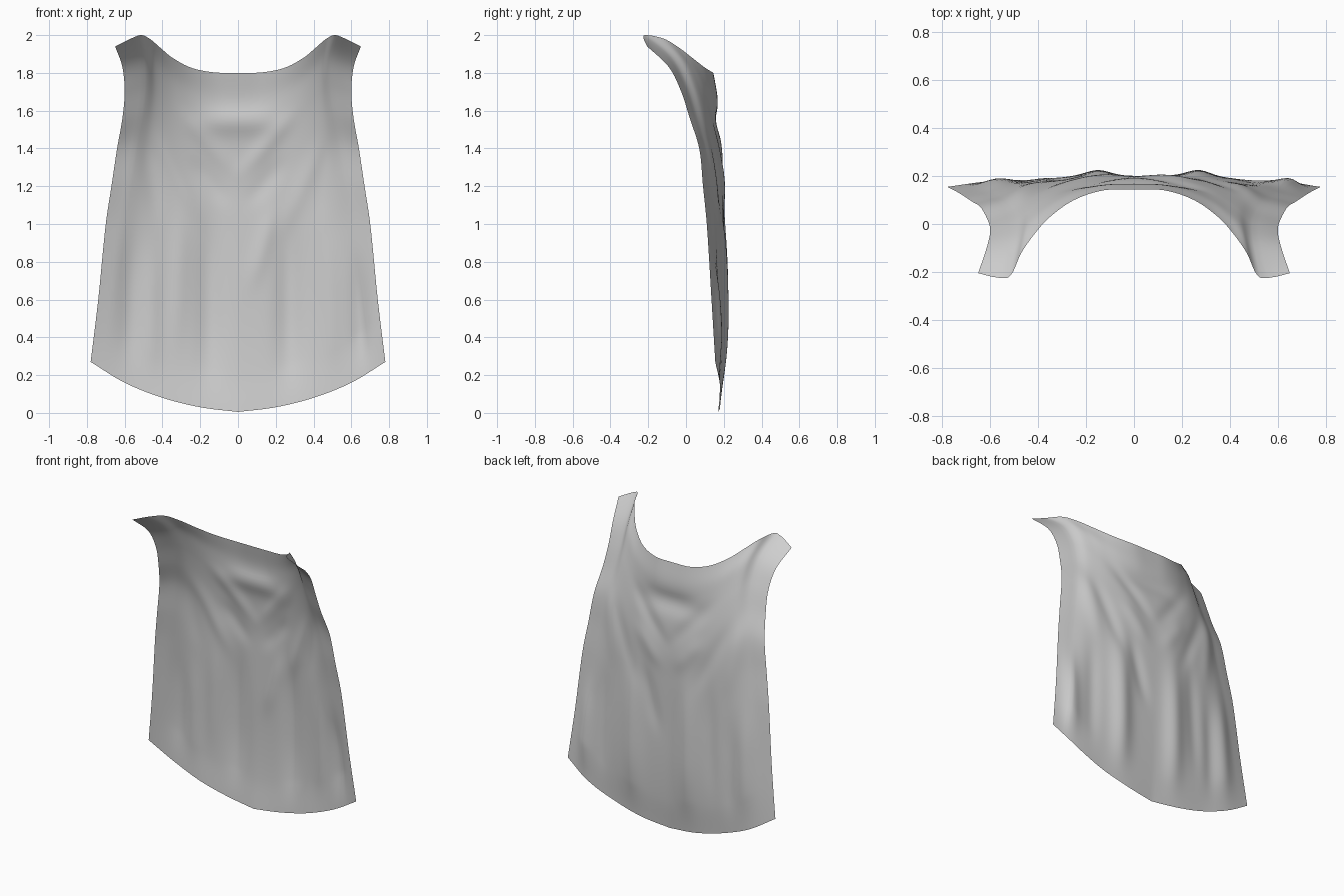
import bpy, bmesh, math
from mathutils import Vector

if "Cube" in bpy.data.objects:
    bpy.data.objects.remove(bpy.data.objects["Cube"])

# Boundary curves of the right half, as (x, y, z)
CENTRE = [(0, .17, .005), (0, .19, .2), (0, .20, .45), (0, .20, .8), (0, .20, 1.1),
          (0, .197, 1.3), (0, .186, 1.45), (0, .174, 1.57), (0, .166, 1.68), (0, .145, 1.8)]
EDGE = [(.78, .155, .27), (.74, .135, .6), (.70, .11, 1.0), (.67, .09, 1.2), (.64, .07, 1.4),
        (.612, .02, 1.56), (.60, -.025, 1.7), (.612, -.09, 1.83), (.65, -.205, 1.94)]
HEM = [(0, .17, .005), (.2, .18, .03), (.4, .178, .08), (.6, .178, .16), (.78, .155, .27)]
NECK = [(0, .145, 1.8), (.13, .14, 1.803), (.25, .10, 1.828), (.35, .03, 1.882),
        (.41, -.035, 1.932), (.47, -.12, 1.982), (.52, -.22, 2.0), (.58, -.222, 1.975),
        (.65, -.205, 1.94)]
P_HEM, P_NECK = 3.0, 1.7  # how late the sheet rounds over towards its edge

# Creases: x1, z1, x2, z2, width, depth (positive pushes to the back)
CREASES = [
    (-.24, 1.54, .24, 1.54, .07, -.018),
    (-.32, 1.62, .0, 1.24, .045, -.010), (.32, 1.62, .0, 1.24, .045, -.010),
    (-.25, 1.35, -.05, 1.10, .05, .009), (.25, 1.35, .05, 1.10, .05, .009),
    (-.44, 1.5, -.20, 1.0, .045, -.010), (.44, 1.45, .24, .95, .045, -.009),
    (-.50, 1.5, -.42, 1.0, .05, .008), (.50, 1.5, .42, 1.0, .05, .008),
    (.19, 1.1, .07, .65, .045, -.010), (-.30, 1.1, -.33, .3, .05, -.009),
    (-.15, 1.1, -.15, .10, .07, .023), (.27, 1.1, .27, .10, .07, .026),
    (.64, .85, .66, .15, .06, .026), (-.56, 1.0, -.58, .2, .06, .014),
    (.47, 1.0, .50, .2, .05, -.010), (-.45, .9, -.46, .15, .05, -.009),
]


def curve(points):
    """Smooth curve through the points, measured by length from 0 to 1."""
    p = [Vector(c) for c in points]
    k = [0]
    for a, b in zip(p, p[1:]):
        k.append(k[-1] + (b - a).length)
    k = [v / k[-1] for v in k]
    n = len(p)
    slope = [(p[min(i + 1, n - 1)] - p[max(i - 1, 0)]) / (k[min(i + 1, n - 1)] - k[max(i - 1, 0)])
             for i in range(n)]

    def at(t):
        i = max(j for j in range(n - 1) if k[j] <= t)
        h = k[i + 1] - k[i]
        u = (t - k[i]) / h
        return (p[i] * (2*u**3 - 3*u*u + 1) + slope[i] * h * (u**3 - 2*u*u + u)
                + p[i + 1] * (3*u*u - 2*u**3) + slope[i + 1] * h * (u**3 - u*u))
    return at


centre, edge, hem, neck_line = map(curve, (CENTRE, EDGE, HEM, NECK))


def neck(s):
    """Neckline, with the shoulder end squeezed into the outer columns."""
    return neck_line(s / .9 * .844 if s < .9 else .844 + (s - .9) / .1 * .156)


def cloth(s, t):
    """Patch blended between the four boundary curves."""
    corners = ((1-s)*(1-t)*hem(0) + s*(1-t)*hem(1) + (1-s)*t*neck(0) + s*t*neck(1))
    p = (1-t)*hem(s) + t*neck(s) + (1-s)*centre(t) + s*edge(t) - corners

    # depth: rounded towards the edge, easing into hem and neckline
    def arch(a, b, power):
        return a.y + (b.y - a.y) * s**power
    p.y = (arch(centre(t), edge(t), P_HEM + (P_NECK - P_HEM)*t)
           + (1-t)**4 * (hem(s).y - arch(hem(0), hem(1), P_HEM))
           + t**9 * (neck(s).y - arch(neck(0), neck(1), P_NECK)))
    return p


def crease_offset(x, z):
    total = 0
    for x1, z1, x2, z2, w, d in CREASES:
        dx, dz = x2 - x1, z2 - z1
        length = math.hypot(dx, dz)
        u = ((x - x1)*dx + (z - z1)*dz) / length**2
        across = ((x - x1)*dz - (z - z1)*dx) / length
        total += d * math.exp(-(across / w)**2 - 1.8*abs(2*u - 1)**3)
    return total


# Cape sheet
COLS, ROWS = 40, 80
bm = bmesh.new()
grid = []
for j in range(ROWS + 1):
    row = []
    for i in range(-COLS, COLS + 1):
        s, t = abs(i) / COLS, j / ROWS
        p = cloth(s, t)
        if i < 0:
            p.x = -p.x
        fade = min(1, 8*(1 - s)) * min(1, 8*(1 - t)) * min(1, .3 + 6*t)
        p.y += fade * crease_offset(p.x, p.z)
        row.append(bm.verts.new(p))
    grid.append(row)
for a, b in zip(grid, grid[1:]):
    for i in range(2*COLS):
        bm.faces.new((a[i], a[i + 1], b[i + 1], b[i])).smooth = True
bmesh.ops.reverse_faces(bm, faces=bm.faces[:])
mesh = bpy.data.meshes.new("cape")
bm.to_mesh(mesh)
bm.free()

grey = bpy.data.materials.new("light grey cloth")
grey.diffuse_color = (.63, .63, .63, 1)
grey.use_nodes = True
grey.node_tree.nodes["Principled BSDF"].inputs["Base Color"].default_value = grey.diffuse_color
mesh.materials.append(grey)
bpy.context.collection.objects.link(bpy.data.objects.new("cape", mesh))
